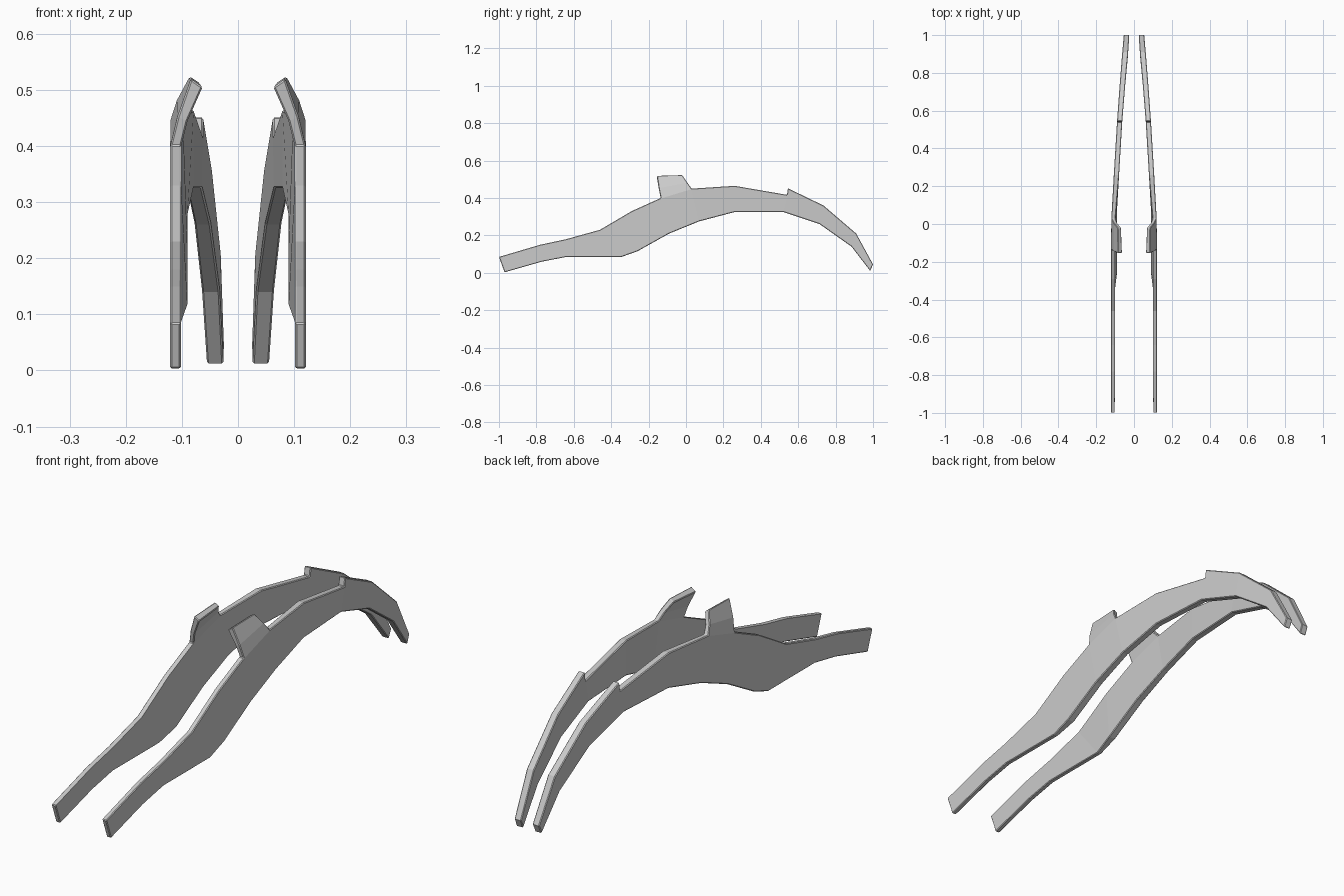
import bpy, bmesh

if "Cube" in bpy.data.objects:
    bpy.data.objects.remove(bpy.data.objects["Cube"])

# Side profile columns: top y, top z, bottom y, bottom z
COLUMNS = [
    (-1.0, .085, -.97, .003), (-.78, .15, -.77, .06), (-.64, .18, -.64, .085),
    (-.46, .23, -.345, .085), (-.29, .33, -.26, .115), (-.135, .40, -.09, .21),
    (.03, .45, .07, .275), (.26, .465, .26, .325), (.54, .417, .52, .325),
    (.735, .36, .715, .26), (.91, .21, .885, .14), (1.0, .045, .985, .01)]
# Plan-view curves (y, x) of the plate faces
OUTER = [(-1, .121), (-.09, .121), (.03, .12), (.26, .107), (.54, .09),
         (.735, .076), (.9, .063), (1, .054)]
INNER_REAR = [(.26, .079), (.52, .064), (.72, .048), (.89, .032), (1, .025)]
INNER_TOP = [(-1, .102), (-.1, .101), (.03, .098)] + INNER_REAR
INNER_BOTTOM = [(-1, .102), (-.345, .101), (-.26, .09), (.07, .09)] + INNER_REAR


def lerp(curve, v):
    for (a, p), (b, q) in zip(curve, curve[1:]):
        if v <= b:
            return p + (q - p) * (v - a) / (b - a)
    return curve[-1][1]


def build_plate(name, side):
    bm = bmesh.new()

    def pair(outer, inner):
        return [bm.verts.new((side * x, y, z)) for x, y, z in (outer, inner)]

    def edge_pair(y, z, inner):
        return pair((lerp(OUTER, y), y, z), (lerp(inner, y), y, z))

    top = [edge_pair(c[0], c[1], INNER_TOP) for c in COLUMNS]
    bot = [edge_pair(c[2], c[3], INNER_BOTTOM) for c in COLUMNS]
    # Main arched strip, with the small notch step at the rear top edge
    notch = edge_pair(.545, .452, INNER_TOP)
    panels = []
    for i in range(len(COLUMNS) - 1):
        panel = [bot[i], bot[i + 1], top[i + 1], top[i]]
        if i == 8:
            panel.insert(3, notch)
        panels.append(panel)
    # Upright tab bending inwards
    mid = [pair((.108, -.145, .452), (.09, -.145, .444)),
           pair((.109, .008, .482), (.09, .008, .474))]
    tip = [pair((.084, -.155, .52), (.063, -.155, .505)),
           pair((.086, -.02, .524), (.068, -.02, .512))]
    panels += [[top[5], top[6], mid[1], mid[0]], [mid[0], mid[1], tip[1], tip[0]]]

    # Both faces, then walls along the open boundary
    border = {}
    for panel in panels:
        for k in (0, 1):
            bm.faces.new([p[k] for p in panel])
        for a, b in zip(panel, panel[1:] + panel[:1]):
            key = frozenset((a[0], b[0]))
            if key in border:
                del border[key]
            else:
                border[key] = (a, b)
    for a, b in border.values():
        bm.faces.new((a[0], b[0], b[1], a[1]))
    bmesh.ops.recalc_face_normals(bm, faces=bm.faces)

    mesh = bpy.data.meshes.new(name)
    bm.to_mesh(mesh)
    bm.free()
    obj = bpy.data.objects.new(name, mesh)
    bpy.context.collection.objects.link(obj)
    # Thin chamfer around the rim
    bev = obj.modifiers.new("rim_chamfer", 'BEVEL')
    bev.width = .003
    bev.segments = 1
    bev.limit_method = 'ANGLE'
    bev.angle_limit = 1.0


build_plate("right_side_rail", 1)
build_plate("left_side_rail", -1)
